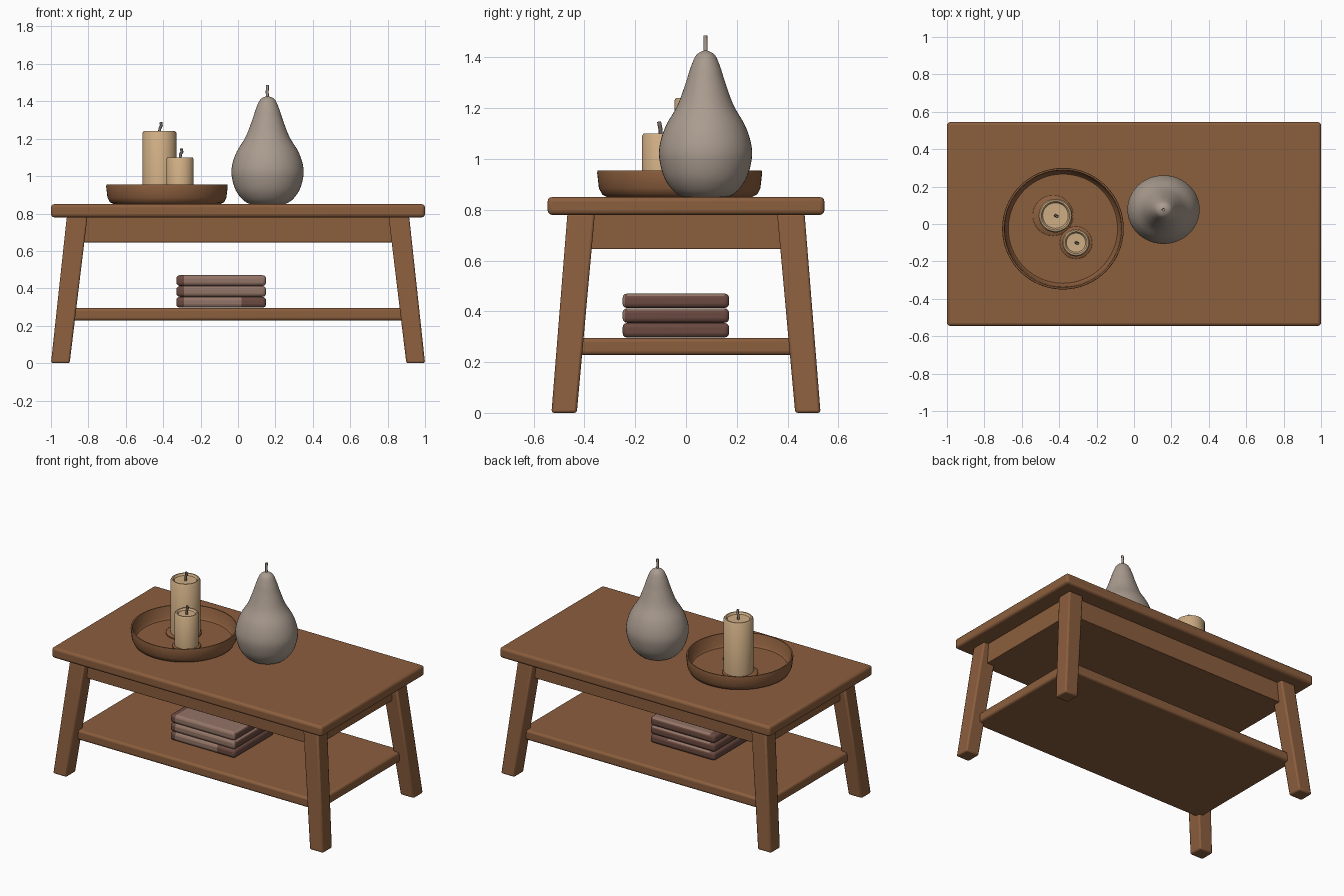
import bpy, bmesh, math
from mathutils import Vector

cube = bpy.data.objects.get("Cube")
if cube:
    bpy.data.objects.remove(cube, do_unlink=True)


def material(name, rgb):
    m = bpy.data.materials.new(name)
    m.use_nodes = True
    m.diffuse_color = (*rgb, 1)
    m.node_tree.nodes["Principled BSDF"].inputs["Base Color"].default_value = (*rgb, 1)
    return m


WOOD = material("warm wood", (0.26, 0.112, 0.047))
WAX = material("cream wax", (0.62, 0.42, 0.23))
CERAMIC = material("taupe ceramic", (0.40, 0.33, 0.275))
COVER = material("maroon cover", (0.145, 0.068, 0.052))
PAPER = material("dusty rose front", (0.29, 0.175, 0.135))
WICK = material("grey wick", (0.20, 0.16, 0.13))


def finish(name, bm, mats, bevel=0, segments=3):
    bmesh.ops.recalc_face_normals(bm, faces=bm.faces)
    mesh = bpy.data.meshes.new(name)
    bm.to_mesh(mesh)
    bm.free()
    ob = bpy.data.objects.new(name, mesh)
    bpy.context.collection.objects.link(ob)
    for m in mats:
        mesh.materials.append(m)
    if bevel:
        mod = ob.modifiers.new("soft edges", "BEVEL")
        mod.width, mod.segments = bevel, segments
    bpy.ops.object.select_all(action="DESELECT")
    ob.select_set(True)
    bpy.context.view_layer.objects.active = ob
    bpy.ops.object.shade_smooth_by_angle(angle=math.radians(40))
    return ob


def box_mesh(lo, hi):
    bm = bmesh.new()
    bmesh.ops.create_cube(bm, size=1)
    for v in bm.verts:
        v.co = [(a + b) / 2 + c * (b - a) for a, b, c in zip(lo, hi, v.co)]
    return bm


def box(name, lo, hi, bevel):
    return finish(name, box_mesh(lo, hi), [WOOD], bevel)


def lathe(name, centre, profile, mat, steps=48, squash=1.0):
    """Spin (radius, height) points around an upright axis."""
    bm = bmesh.new()
    verts = [bm.verts.new((r, 0, z)) for r, z in profile]
    edges = [bm.edges.new(pair) for pair in zip(verts, verts[1:])]
    bmesh.ops.spin(bm, geom=verts + edges, cent=(0, 0, 0), axis=(0, 0, 1),
                   angle=math.tau, steps=steps)
    bmesh.ops.remove_doubles(bm, verts=bm.verts, dist=0.0005)
    for v in bm.verts:
        v.co = (v.co.x + centre[0], v.co.y * squash + centre[1], v.co.z)
    return finish(name, bm, [mat])


def smooth_profile(points, n=5):
    """Catmull-Rom curve through the profile points."""
    p = [Vector(q) for q in points]
    p = [p[0]] + p + [p[-1]]
    out = []
    for a, b, c, d in zip(p, p[1:], p[2:], p[3:]):
        for i in range(n):
            t = i / n
            q = 0.5 * (2 * b + (c - a) * t + (2 * a - 5 * b + 4 * c - d) * t * t
                       + (3 * b - a - 3 * c + d) * t ** 3)
            out.append((max(q.x, 0), q.y))
    return out + [tuple(points[-1])]


def stalk(name, points, radius, mat):
    curve = bpy.data.curves.new(name, "CURVE")
    curve.dimensions = "3D"
    curve.bevel_depth, curve.bevel_resolution = radius, 2
    curve.use_fill_caps = True
    s = curve.splines.new("POLY")
    s.points.add(len(points) - 1)
    for point, co in zip(s.points, points):
        point.co = (*co, 1)
    curve.materials.append(mat)
    ob = bpy.data.objects.new(name, curve)
    bpy.context.collection.objects.link(ob)


# Table top, apron and shelf
box("table_top", (-1, -0.545, 0.78), (1, 0.545, 0.85), 0.017)
box("apron", (-0.88, -0.425, 0.645), (0.88, 0.425, 0.785), 0.004)
box("shelf", (-0.91, -0.45, 0.228), (0.91, 0.45, 0.295), 0.015)

# Splayed legs
for side, sx in (("left", 1), ("right", -1)):
    for end, sy in (("front", -1), ("back", 1)):
        bm = box_mesh((0.9, 0.43, 0), (1, 0.53, 0.785))
        for v in bm.verts:
            if v.co.z > 0.5:
                v.co.x -= 0.085
                v.co.y -= 0.063
                if v.co.x < 0.85:
                    v.co.x -= 0.01
                if v.co.y < 0.4:
                    v.co.y -= 0.008
            v.co.x *= sx
            v.co.y *= sy
        finish(f"{end}_{side}_leg", bm, [WOOD], 0.01, 2)

# Stack of books, lighter on the front and top
for i in range(3):
    z = 0.297 + i * 0.058
    ob = finish(f"book_{i + 1}", box_mesh((-0.33, -0.25, z), (0.15, 0.17, z + 0.057)),
                [COVER, PAPER], 0.018)
    bpy.ops.object.modifier_apply(modifier="soft edges")
    # Cut the front so the spine end can keep the cover colour
    bm = bmesh.new()
    bm.from_mesh(ob.data)
    for x in (-0.29, 0.02):
        bmesh.ops.bisect_plane(bm, geom=bm.verts[:] + bm.edges[:] + bm.faces[:],
                               plane_co=(x, 0, 0), plane_no=(1, 0, 0))
    for f in bm.faces:
        f.normal_update()
        x = f.calc_center_median().x
        light = f.normal.y < -0.3 or f.normal.z > 0.7
        f.material_index = int(light and x > -0.29 and (i > 0 or x < 0.02))
    bm.to_mesh(ob.data)
    bm.free()

# Round tray with a raised rim
lathe("tray", (-0.38, -0.025),
      [(0, 0.85), (0.285, 0.85), (0.305, 0.86), (0.318, 0.885), (0.325, 0.945),
       (0.323, 0.954), (0.315, 0.954), (0.311, 0.945), (0.303, 0.885),
       (0.292, 0.872), (0, 0.872)], WOOD, 64)

# Candles on low coasters, with slightly dished tops and bent wicks
for name, x, y, r, top, cx, cr in (("large", -0.42, 0.045, 0.09, 1.24, -0.433, 0.108),
                                   ("small", -0.31, -0.1, 0.073, 1.1, -0.31, 0.086)):
    lathe(f"{name}_coaster", (cx, y), [(0, 0.87), (cr, 0.87), (cr, 0.88),
                                       (cr - 0.006, 0.885), (0, 0.885)], WOOD)
    lathe(f"{name}_candle", (x, y),
          [(0, 0.88), (r, 0.88), (r, top - 0.008), (r - 0.006, top),
           (r - 0.014, top), (r - 0.022, top - 0.012), (0, top - 0.014)], WAX)
    stalk(f"{name}_wick", [(x, y, top - 0.02), (x + 0.002, y, top + 0.015),
                           (x + 0.01, y - 0.003, top + 0.03),
                           (x + 0.008, y - 0.006, top + 0.047)], 0.008, WICK)

# Decorative pear with a stem
lathe("pear", (0.158, 0.077),
      smooth_profile([(0, 0.851), (0.1, 0.853), (0.162, 0.91), (0.19, 0.99),
                      (0.19, 1.055), (0.165, 1.13), (0.117, 1.21), (0.082, 1.3),
                      (0.062, 1.36), (0.038, 1.41), (0, 1.43)]), CERAMIC, 48, 0.95)
stalk("pear_stem", [(0.158, 0.077, 1.41), (0.156, 0.077, 1.45),
                    (0.158, 0.076, 1.487)], 0.008, CERAMIC)
